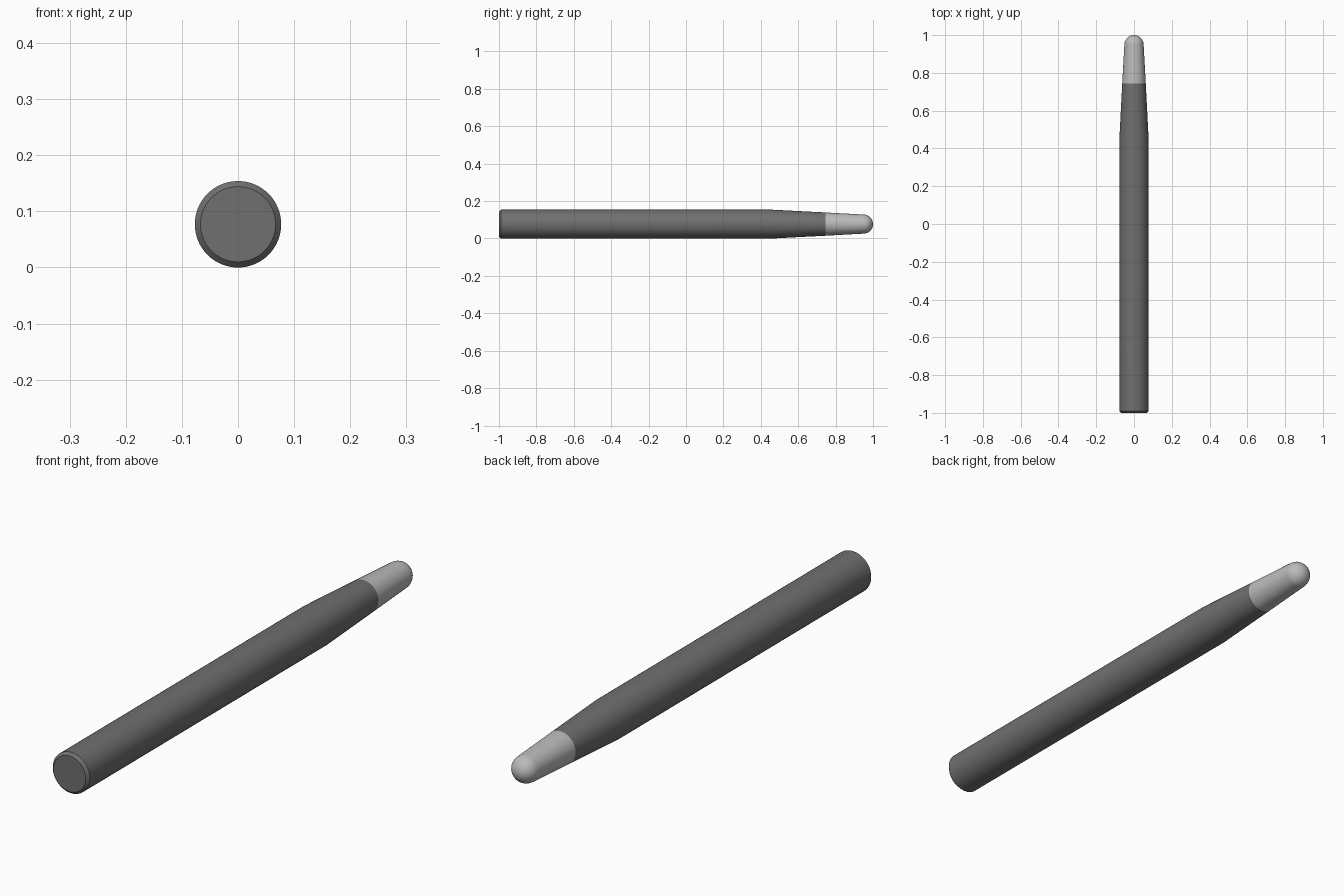
import bpy, bmesh
from math import sin, cos, pi, radians

if "Cube" in bpy.data.objects:
    bpy.data.objects.remove(bpy.data.objects["Cube"])

SIDES = 64
R = 0.077


def lathe(name, profile, color):
    """Revolve (y, radius) points round the y axis; radius 0 closes the end."""
    bm = bmesh.new()
    rings = []
    for y, r in profile:
        if r == 0:
            rings.append([bm.verts.new((0, y, R))])
        else:
            rings.append([bm.verts.new((r * cos(2 * pi * i / SIDES), y,
                                        R + r * sin(2 * pi * i / SIDES)))
                          for i in range(SIDES)])
    for a, b in zip(rings, rings[1:]):
        for i in range(SIDES):
            j = (i + 1) % SIDES
            if len(b) == 1:
                bm.faces.new((a[i], a[j], b[0]))
            else:
                bm.faces.new((a[i], a[j], b[j], b[i]))
    if name == "shaft":
        bm.faces.new(rings[0])  # flat butt end
    bmesh.ops.recalc_face_normals(bm, faces=bm.faces)
    mesh = bpy.data.meshes.new(name)
    bm.to_mesh(mesh)
    bm.free()
    obj = bpy.data.objects.new(name, mesh)
    bpy.context.collection.objects.link(obj)
    mat = bpy.data.materials.new(name + "_grey")
    mat.diffuse_color = color
    mat.use_nodes = True
    mat.node_tree.nodes["Principled BSDF"].inputs["Base Color"].default_value = mat.diffuse_color
    mesh.materials.append(mat)
    bpy.ops.object.select_all(action='DESELECT')
    obj.select_set(True)
    bpy.context.view_layer.objects.active = obj
    bpy.ops.object.shade_smooth_by_angle(angle=radians(30))
    # make normals face outwards on the open shells
    c = mesh.polygons[0]
    if c.normal.x * c.center.x + c.normal.z * (c.center.z - R) < 0:
        mesh.flip_normals()
    return obj


# Dark shaft: chamfered butt, straight barrel, start of the taper
lathe("shaft", [(-1, 0.067), (-0.99, R), (0.46, R), (0.745, 0.0622)],
      (0.16, 0.16, 0.16, 1))

# Light tip: rest of the taper and a rounded nose
nose_r, nose_y = 0.051, 0.949
nose = [(nose_y + nose_r * sin(a), nose_r * cos(a))
        for a in [pi / 2 * k / 12 for k in range(12)]]
lathe("tip", [(0.745, 0.0622)] + nose + [(1, 0)], (0.5, 0.5, 0.5, 1))
